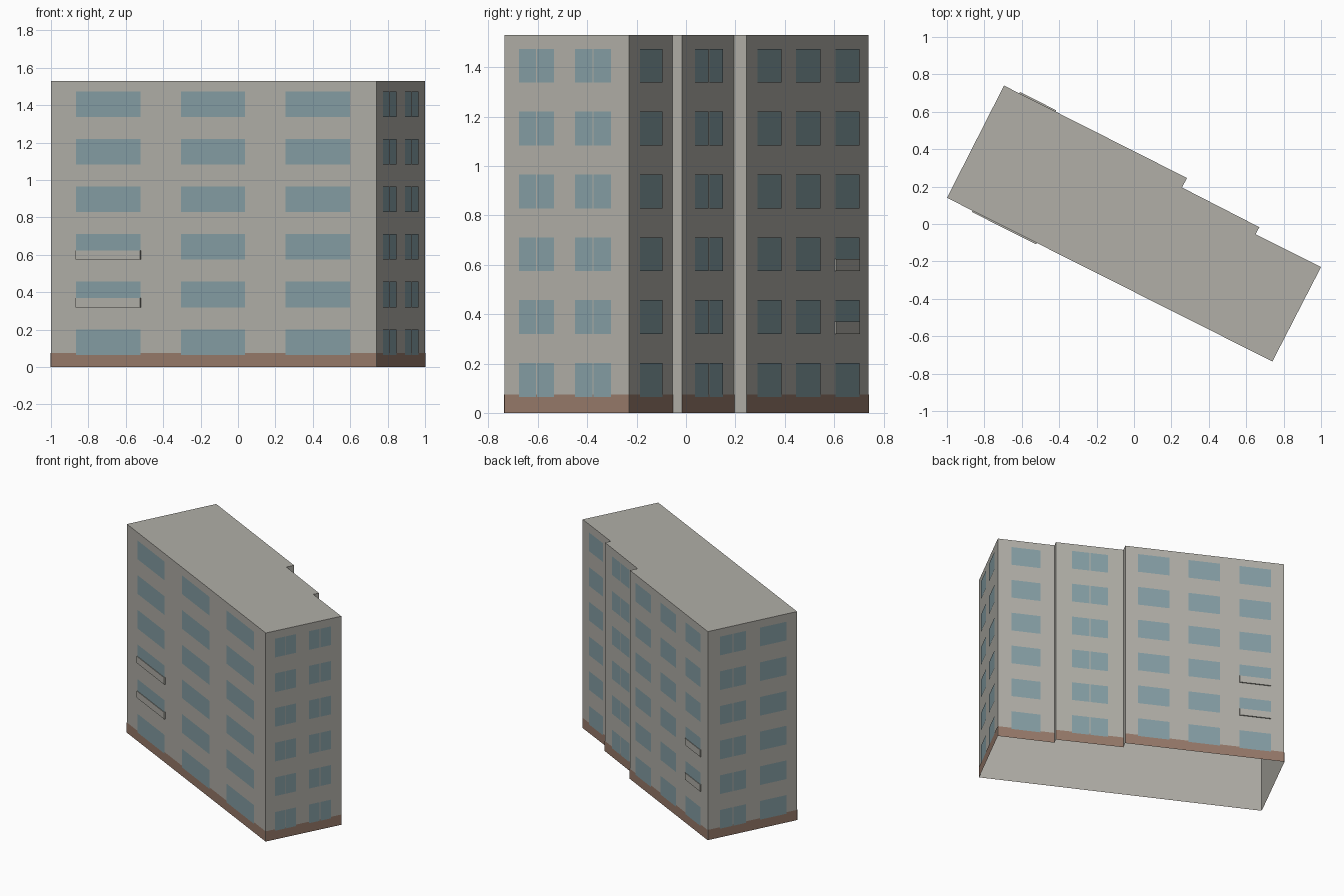
import bpy, bmesh
from mathutils import Vector

if "Cube" in bpy.data.objects:
    bpy.data.objects.remove(bpy.data.objects["Cube"], do_unlink=True)

HEIGHT, PLINTH = 1.53, 0.075
ROWS = [0.065 + 0.2545 * i for i in range(6)]
WIN_H = 0.137
UP = Vector((0, 0, 1))


def material(name, rgb):
    m = bpy.data.materials.new(name)
    m.use_nodes = True
    m.diffuse_color = (*rgb, 1)
    bsdf = m.node_tree.nodes["Principled BSDF"]
    bsdf.inputs["Base Color"].default_value = (*rgb, 1)
    bsdf.inputs["Roughness"].default_value = 0.8
    return m


WALL = material("warm grey plaster", (0.44, 0.43, 0.39))
GLASS = material("blue grey glass", (0.235, 0.345, 0.375))
BRICK = material("brown plinth", (0.31, 0.195, 0.145))


def finish(name, bm, mat):
    mesh = bpy.data.meshes.new(name)
    bm.to_mesh(mesh)
    bm.free()
    mesh.materials.append(mat)
    obj = bpy.data.objects.new(name, mesh)
    bpy.context.collection.objects.link(obj)
    return obj


def plate(bm, a, b, f0, f1, z0, z1, depth, closed=False):
    """Thin plate on the wall from a to b, between fractions f0 and f1."""
    along = b - a
    out = along.cross(UP).normalized()
    base = [a + along * f + UP * z for f, z in ((f0, z0), (f1, z0), (f1, z1), (f0, z1))]
    front = [bm.verts.new(p + out * depth) for p in base]
    bm.faces.new(front)
    if closed:
        back = [bm.verts.new(p) for p in base]
        for i in range(4):
            j = (i + 1) % 4
            bm.faces.new((back[i], back[j], front[j], front[i]))


# Footprint, anticlockwise from the left front corner, with two steps at the back
corners = [Vector((x, y, 0)) for x, y in (
    (-1, 0.14), (0.74, -0.735), (1, -0.23), (0.65, -0.055),
    (0.67, -0.017), (0.257, 0.195), (0.283, 0.246), (-0.695, 0.74))]

# Hollow shell with a roof and an open underside
bm = bmesh.new()
low = [bm.verts.new(c) for c in corners]
high = [bm.verts.new(c + UP * HEIGHT) for c in corners]
for i in range(len(corners)):
    j = (i + 1) % len(corners)
    bm.faces.new((low[i], low[j], high[j], high[i]))
bm.faces.new(high)
finish("building_shell", bm, WALL)

# Window columns for each wall: start fraction, end fraction, split in two
facades = {
    "front": (0, [(0.078, 0.276, False), (0.4, 0.598, False), (0.721, 0.92, False)]),
    "right_end": (1, [(0.12, 0.4, True), (0.57, 0.857, True)]),
    "back_right": (2, [(0.235, 0.75, False)]),
    "back_middle": (4, [(0.235, 0.77, True)]),
    "back_left": (6, [(0.08, 0.276, False), (0.398, 0.596, False), (0.719, 0.916, False)]),
    "left_end": (7, [(0.135, 0.425, True), (0.584, 0.876, False)]),
}

for name, (i, columns) in facades.items():
    a, b = corners[i], corners[(i + 1) % len(corners)]

    bm = bmesh.new()
    plate(bm, a, b, 0, 1, 0, PLINTH, 0.002)
    finish(name + "_plinth", bm, BRICK)

    bm = bmesh.new()
    gap = 0.003 / (b - a).length
    for f0, f1, split in columns:
        mid = (f0 + f1) / 2
        panes = [(f0, mid - gap), (mid + gap, f1)] if split else [(f0, f1)]
        for z in ROWS:
            for p0, p1 in panes:
                plate(bm, a, b, p0, p1, z, z + WIN_H, 0.004)
    finish(name + "_windows", bm, GLASS)

# Parapet panels covering the foot of two windows on the front and back
for name, column in (("front", 0), ("back_left", 2)):
    i, columns = facades[name]
    f0, f1, _ = columns[column]
    bm = bmesh.new()
    for z in ROWS[1:3]:
        plate(bm, corners[i], corners[(i + 1) % len(corners)],
              f0, f1, z, z + 0.05, 0.008, closed=True)
    finish(name + "_parapet_panels", bm, WALL)
